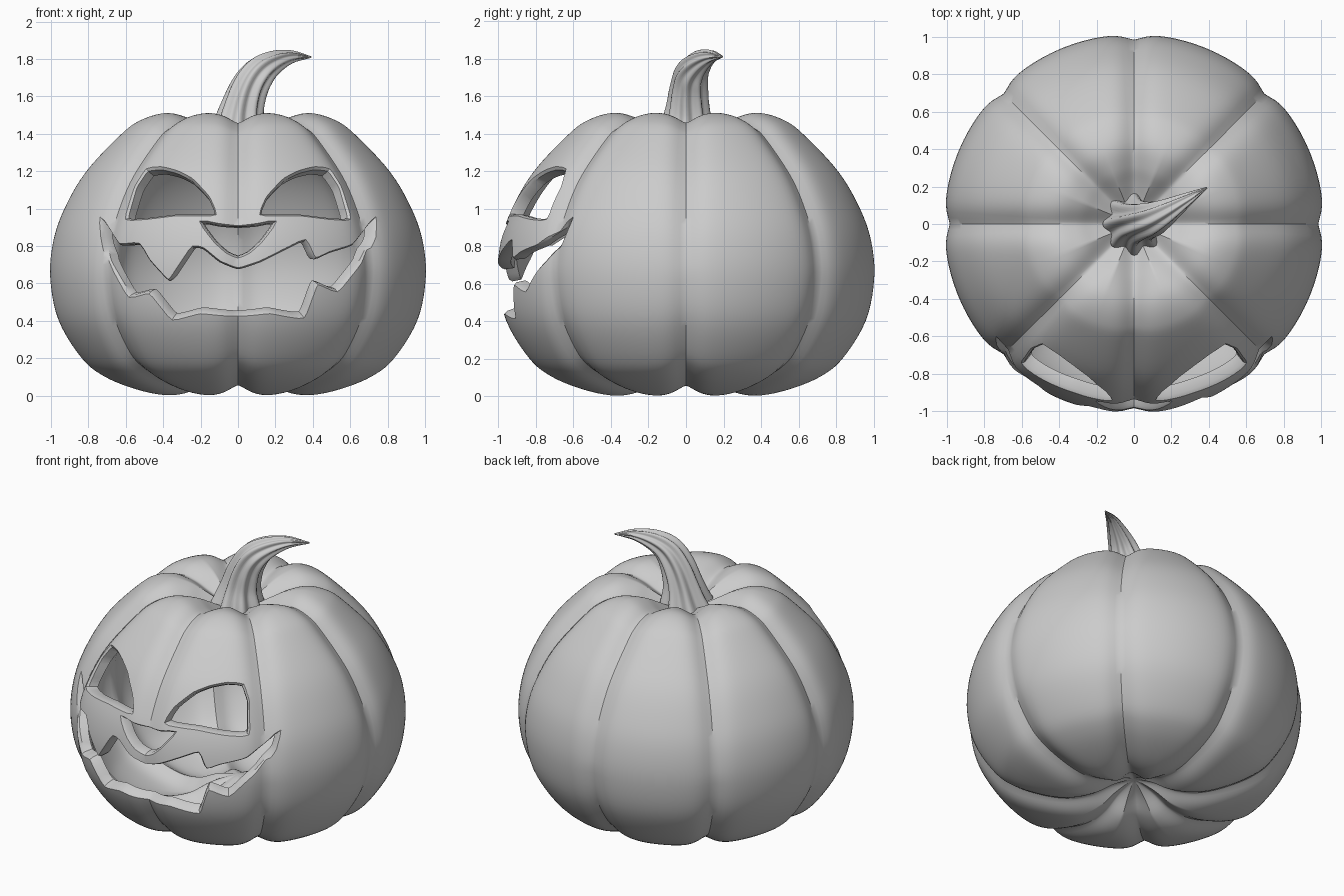
import bpy, bmesh
from math import sin, cos, pi, sqrt, atan2, exp, radians
from mathutils import Vector

if "Cube" in bpy.data.objects:
    bpy.data.objects.remove(bpy.data.objects["Cube"])

STEP = pi / 4          # eight lobes
WALL = 0.07


def spline(pts, n):
    """Catmull-Rom through points of any dimension."""
    pts = [Vector(p) for p in pts]
    p = [2 * pts[0] - pts[1]] + pts + [2 * pts[-1] - pts[-2]]
    out = []
    for i in range(1, len(p) - 2):
        a, b, c, d = p[i - 1:i + 3]
        for k in range(n):
            t = k / n
            out.append(0.5 * (2 * b + (c - a) * t + (2 * a - 5 * b + 4 * c - d) * t * t
                              + (3 * b - a - 3 * c + d) * t ** 3))
    return out + [pts[-1]]


def make_object(name, bm):
    bmesh.ops.recalc_face_normals(bm, faces=bm.faces)
    me = bpy.data.meshes.new(name)
    bm.to_mesh(me)
    bm.free()
    ob = bpy.data.objects.new(name, me)
    bpy.context.collection.objects.link(ob)
    return ob


def bridge(bm, a, b):
    n = len(a)
    return [bm.faces.new((a[j], a[(j + 1) % n], b[(j + 1) % n], b[j])) for j in range(n)]


def smooth(ob, angle):
    bpy.ops.object.select_all(action='DESELECT')
    ob.select_set(True)
    bpy.context.view_layer.objects.active = ob
    bpy.ops.object.shade_smooth_by_angle(angle=radians(angle))


# Body profile (radius, height) from the bottom pole to the top pole
PROFILE = spline([(0, .11), (.12, .08), (.25, .02), (.4, 0), (.56, .03), (.73, .1), (.85, .2),
                  (.97, .4), (1.014, .62), (1.0, .82), (.94, 1.0), (.825, 1.2), (.64, 1.4),
                  (.54, 1.475), (.42, 1.512), (.3, 1.495), (.2, 1.455), (.1, 1.42), (0, 1.41)], 5)


def groove(angle, r, nz):
    d = angle % STEP
    d = min(d, STEP - d) * max(r, 0)
    return (.03 + .025 * abs(nz)) * exp(-(d / .07) ** 1.5)


def add_shell(bm, inset, flip, seg=192):
    rings, faces = [], []
    for i in range(1, len(PROFILE) - 1):
        t = (PROFILE[i + 1] - PROFILE[i - 1]).normalized()
        nr, nz = t.y, -t.x
        ring = []
        for j in range(seg):
            a = 2 * pi * j / seg
            r, z = PROFILE[i]
            off = groove(a, r, nz) + inset
            r, z = max(r - nr * off, .004), z - nz * off
            ring.append(bm.verts.new((r * cos(a), r * sin(a), z)))
        rings.append(ring)
    for a, b in zip(rings, rings[1:]):
        faces += bridge(bm, a, b)
    for ring, z, s in ((rings[0], PROFILE[0].y + .055 + inset, -1),
                       (rings[-1], PROFILE[-1].y - .055 - inset, 1)):
        pole = bm.verts.new((0, 0, z))
        for j in range(seg):
            tri = (ring[j], ring[(j + 1) % seg], pole)
            faces.append(bm.faces.new(tri if s > 0 else tri[::-1]))
    if flip:
        bmesh.ops.reverse_faces(bm, faces=faces)


# Hollow body: outer skin and inward-facing inner skin
bm = bmesh.new()
add_shell(bm, 0, False)
add_shell(bm, WALL, True)
me = bpy.data.meshes.new("pumpkin_body")
bm.to_mesh(me)
bm.free()
body = bpy.data.objects.new("pumpkin_body", me)
bpy.context.collection.objects.link(body)


# Face openings, cut towards the middle of the body with a chamfered rim
def front_y(x, z):
    side = [p for p in PROFILE if p.x > .4]
    for p, q in zip(side, side[1:]):
        if p.y <= z <= q.y:
            r = p.x + (q.x - p.x) * (z - p.y) / (q.y - p.y)
            break
    y = -sqrt(r * r - x * x)
    r -= groove(atan2(y, x), r, 0)
    return -sqrt(r * r - x * x)


def dense(outline, step=.03):
    pts = []
    for a, b in zip(outline, outline[1:] + outline[:1]):
        a, b = Vector(a), Vector(b)
        n = max(1, round((b - a).length / step))
        pts += [a.lerp(b, k / n) for k in range(n)]
    n = len(pts)
    return [(pts[i - 1] + 4 * pts[i] + pts[(i + 1) % n]) / 6 for i in range(n)]


def grow(pts, d):
    n = len(pts)
    area = sum(pts[i - 1].cross(pts[i]) for i in range(n))
    s = 1 if area > 0 else -1
    out = []
    for i in range(n):
        e1 = (pts[i] - pts[i - 1]).normalized()
        e2 = (pts[(i + 1) % n] - pts[i]).normalized()
        n1, n2 = Vector((e1.y, -e1.x)) * s, Vector((e2.y, -e2.x)) * s
        m = (n1 + n2).normalized()
        out.append(pts[i] + m * d / max(m.dot(n1), .55))
    return out


CENTRE = Vector((0, 0, .8))


def add_opening(bm, outline):
    inner = dense(outline)
    outer = grow(inner, .012)

    def ring(pts, scale=None, plane=None):
        vs = []
        for x, z in pts:
            p = Vector((x, front_y(x, z), z)) - CENTRE
            vs.append(bm.verts.new(CENTRE + p * (scale or plane / p.y)))
        return vs

    rings = [ring(outer, plane=-1.3), ring(outer, scale=1.003),
             ring(inner, scale=.982), ring(inner, plane=-.4)]
    for a, b in zip(rings, rings[1:]):
        bridge(bm, a, b)
    bm.faces.new(rings[0])
    bm.faces.new(rings[-1])


EYE = [(.12, .97), (.16, 1.06), (.25, 1.155), (.33, 1.195), (.41, 1.215), (.49, 1.21),
       (.55, 1.12), (.6, .945), (.49, .952), (.33, .972)]
NOSE = [(-.2, .93), (-.1, .91), (0, .905), (.1, .91), (.2, .93), (.12, .825), (.06, .77),
        (0, .74), (-.06, .77), (-.12, .825)]
MOUTH = [(-.735, .95), (-.64, .80), (-.53, .81), (-.48, .72), (-.37, .60), (-.24, .795),
         (-.19, .785), (-.1, .71), (0, .67), (.12, .71), (.36, .83), (.41, .72), (.49, .76),
         (.62, .80), (.735, .95), (.725, .85), (.66, .72), (.53, .56), (.42, .61), (.35, .42),
         (.27, .43), (.17, .45), (0, .425), (-.2, .45), (-.35, .41), (-.47, .56), (-.58, .53),
         (-.69, .72), (-.72, .85)]
bm = bmesh.new()
for shape in (EYE, [(-x, z) for x, z in EYE], NOSE, MOUTH):
    add_opening(bm, shape)
cutter = make_object("face_cutter", bm)
cutter.hide_render = True

mod = body.modifiers.new("face", 'BOOLEAN')
mod.operation = 'DIFFERENCE'
mod.solver = 'EXACT'
mod.object = cutter
bpy.context.view_layer.objects.active = body
bpy.ops.object.modifier_apply(modifier=mod.name)
bpy.data.objects.remove(cutter)
smooth(body, 35)

# Stem: ridged, bent and tapering to a point (x, y, z, radius)
STEM = spline([(0, 0, 1.38, .15), (.015, .008, 1.5, .112), (.05, .015, 1.62, .095),
               (.105, .03, 1.715, .083), (.18, .07, 1.775, .062), (.28, .13, 1.81, .034),
               (.39, .195, 1.81, .004)], 5)
bm = bmesh.new()
rings = []
for i, p in enumerate(STEM):
    t = (STEM[min(i + 1, len(STEM) - 1)] - STEM[max(i - 1, 0)]).to_3d().normalized()
    u = Vector((0, 1, 0)).cross(t).normalized()
    v = t.cross(u)
    ring = []
    for j in range(64):
        a = 2 * pi * j / 64
        r = p[3] * (1 + .13 * cos(8 * (a + .02 * i)))
        ring.append(bm.verts.new(p.to_3d() + u * r * cos(a) + v * r * sin(a)))
    rings.append(ring)
for a, b in zip(rings, rings[1:]):
    bridge(bm, a, b)
bm.faces.new(rings[0])
bm.faces.new(rings[-1])
smooth(make_object("stem", bm), 50)
